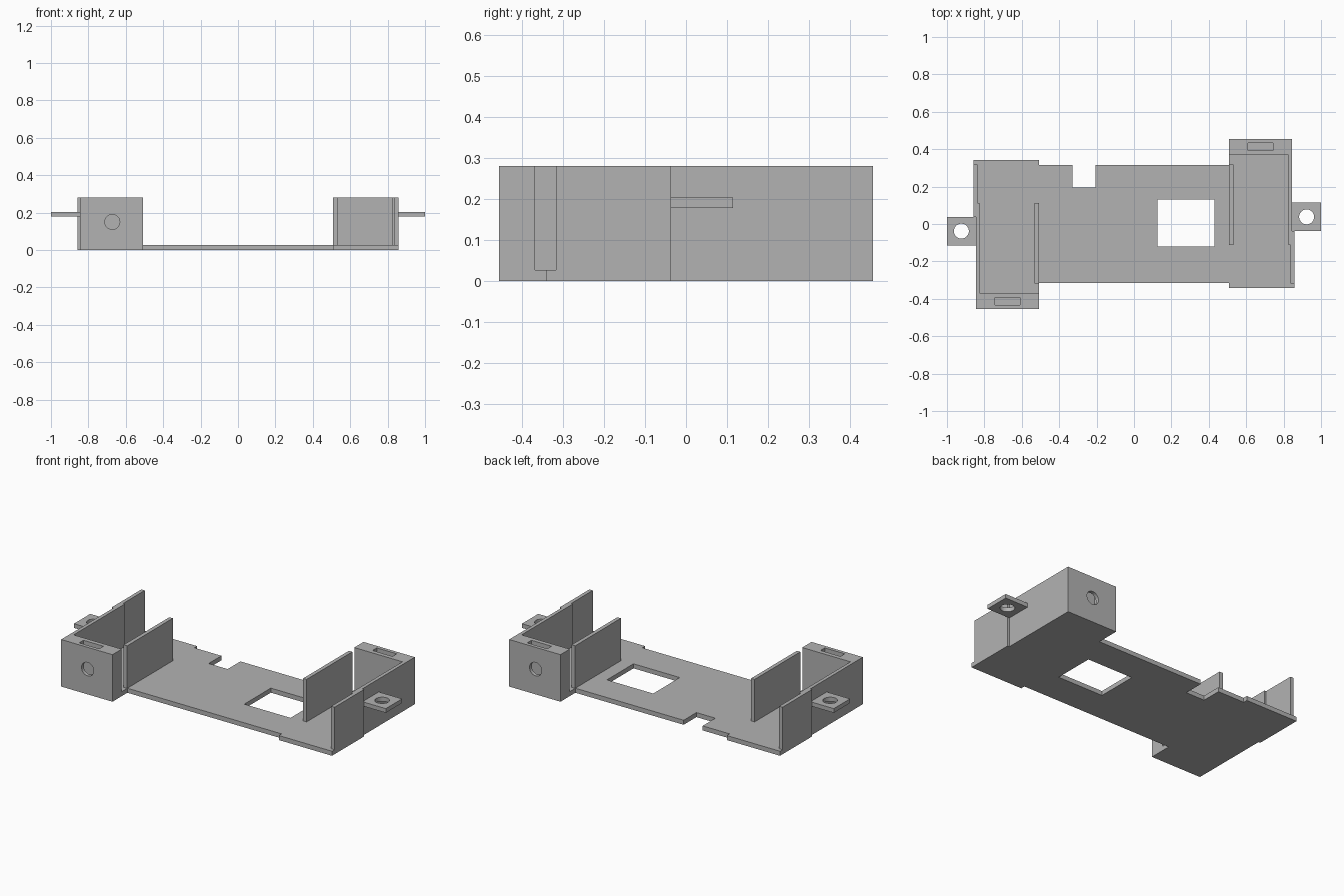
import bpy, bmesh, math

cube = bpy.data.objects.get("Cube")
if cube:
    bpy.data.objects.remove(cube, do_unlink=True)

# Single plain grey
GREY = (0.45, 0.45, 0.45, 1)
mat = bpy.data.materials.new("plain grey")
mat.use_nodes = True
mat.diffuse_color = GREY
mat.node_tree.nodes["Principled BSDF"].inputs["Base Color"].default_value = GREY

FLOOR, TOP = 0.027, 0.28
INNER, OUTER, STEP_OUT = 0.508, 0.846, 0.858
BLOCK_FRONT, BLOCK_BACK = 0.368, 0.455


def rect(x0, x1, y0, y1):
    return [(x0, y0), (x1, y0), (x1, y1), (x0, y1)]


def circle(cx, cy, r, n=40):
    return [(cx + r * math.cos(2 * math.pi * i / n),
             cy + r * math.sin(2 * math.pi * i / n)) for i in range(n)]


def turned(points, s):
    """Half turn about the vertical axis when s is -1."""
    return [(x * s, y * s) for x, y in points]


def prism(name, points, lo, hi, along_y=False):
    """Extrude a flat outline from lo to hi, upward or along y."""
    def place(a, b, h):
        return (a, h, b) if along_y else (a, b, h)
    bm = bmesh.new()
    bottom = [bm.verts.new(place(a, b, lo)) for a, b in points]
    top = [bm.verts.new(place(a, b, hi)) for a, b in points]
    bm.faces.new(bottom)
    bm.faces.new(top)
    for i in range(len(points)):
        j = (i + 1) % len(points)
        bm.faces.new((bottom[i], bottom[j], top[j], top[i]))
    bmesh.ops.recalc_face_normals(bm, faces=bm.faces)
    mesh = bpy.data.meshes.new(name)
    bm.to_mesh(mesh)
    bm.free()
    obj = bpy.data.objects.new(name, mesh)
    bpy.context.collection.objects.link(obj)
    mesh.materials.append(mat)
    return obj


def cut(obj, cutter):
    mod = obj.modifiers.new("cut", 'BOOLEAN')
    mod.operation = 'DIFFERENCE'
    mod.solver = 'EXACT'
    mod.object = cutter
    bpy.context.view_layer.objects.active = obj
    bpy.ops.object.modifier_apply(modifier=mod.name)
    bpy.data.objects.remove(cutter, do_unlink=True)


# Floor plate with widened ends, rectangular window and edge notch
end = [(INNER, -0.315), (INNER, -0.341), (STEP_OUT, -0.341), (STEP_OUT, -0.038),
       (OUTER, -0.038), (OUTER, BLOCK_BACK), (INNER, BLOCK_BACK), (INNER, 0.315)]
floor = prism("floor_plate", end + turned(end, -1), 0, FLOOR)
cut(floor, prism("window_cutter", rect(0.125, 0.43, -0.12, 0.13), -0.1, 0.1))
cut(floor, prism("notch_cutter", rect(-0.33, -0.205, 0.195, 0.4), -0.1, 0.1))

# The two ends are the same parts, turned half around
for s, side in ((1, "left"), (-1, "right")):
    # End block with a nut slot and a bolt hole
    block = prism(side + "_end_block",
                  turned(rect(INNER, OUTER, BLOCK_FRONT, BLOCK_BACK), s), FLOOR, TOP)
    cut(block, prism("slot_cutter",
                     turned(rect(0.61, 0.742, 0.394, 0.434), s), 0.085, 0.4))
    cut(block, prism("bolt_cutter", circle(0.672 * s, 0.15, 0.04),
                     0.395 * s, 0.5 * s, along_y=True))

    # Outer wall, stepped outward near its free end
    prism(side + "_outer_wall", turned(
        [(OUTER, BLOCK_FRONT), (0.825, BLOCK_FRONT), (0.825, -0.113), (0.836, -0.113),
         (0.836, -0.317), (STEP_OUT, -0.317), (STEP_OUT, -0.038), (OUTER, -0.038)], s),
        FLOOR, TOP)

    # Inner wall
    prism(side + "_inner_wall",
          turned(rect(INNER, 0.531, -0.113, 0.317), s), FLOOR, TOP)

    # Mounting tab with a screw hole
    tab = prism(side + "_mounting_tab",
                turned(rect(OUTER, 1.0, -0.038, 0.115), s), 0.178, 0.203)
    cut(tab, prism("screw_cutter", circle(0.923 * s, 0.038 * s, 0.04), 0.1, 0.3))
